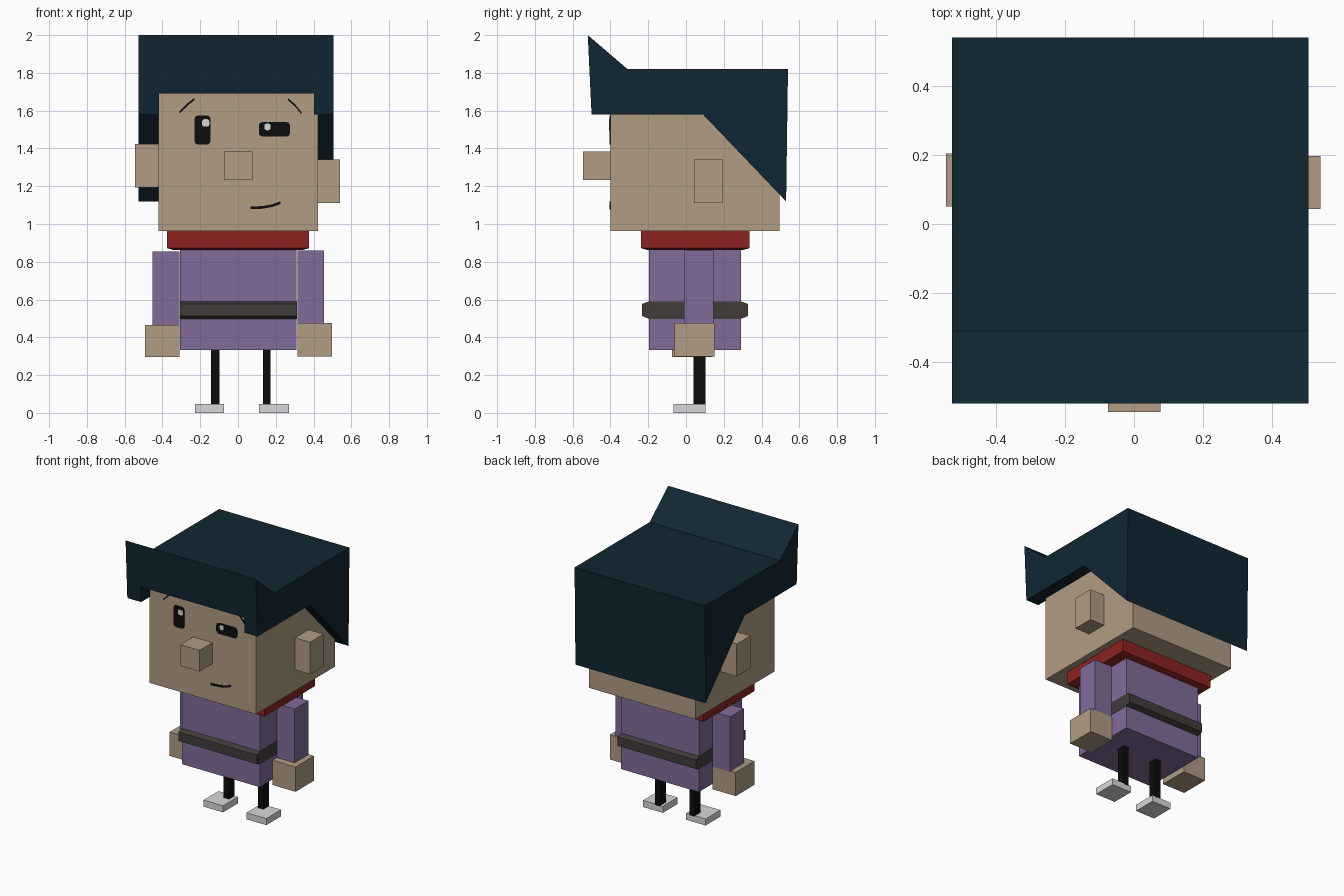
import bpy, bmesh, math

if "Cube" in bpy.data.objects:
    bpy.data.objects.remove(bpy.data.objects["Cube"])


def material(name, r, g, b):
    m = bpy.data.materials.new(name)
    lin = [((c / 255 + 0.055) / 1.055) ** 2.4 if c > 10 else c / 255 / 12.92 for c in (r, g, b)]
    m.diffuse_color = (*lin, 1)
    m.use_nodes = True
    m.node_tree.nodes["Principled BSDF"].inputs["Base Color"].default_value = m.diffuse_color
    return m


HAIR = material("dark_teal", 16, 38, 50)
SKIN = material("tan_skin", 176, 156, 132)
RED = material("red", 140, 34, 34)
PURPLE = material("purple", 130, 107, 154)
BELT = material("charcoal", 66, 60, 58)
BLACK = material("black", 12, 12, 12)
GREY = material("light_grey", 216, 216, 216)


def finish(name, bm, mat):
    bmesh.ops.recalc_face_normals(bm, faces=bm.faces)
    me = bpy.data.meshes.new(name)
    bm.to_mesh(me)
    bm.free()
    me.materials.append(mat)
    ob = bpy.data.objects.new(name, me)
    bpy.context.collection.objects.link(ob)
    return ob


def box(name, mat, x, y, z):
    bm = bmesh.new()
    bmesh.ops.create_cube(bm, size=1)
    for v in bm.verts:
        v.co = [r[0] if c < 0 else r[1] for c, r in zip(v.co, (x, y, z))]
    return finish(name, bm, mat)


def prism(name, mat, points, direction):
    """Extrude a flat outline along a direction."""
    bm = bmesh.new()
    f = bm.faces.new([bm.verts.new(p) for p in points])
    new = bmesh.ops.extrude_face_region(bm, geom=[f])["geom"]
    bmesh.ops.translate(bm, vec=direction, verts=[g for g in new if isinstance(g, bmesh.types.BMVert)])
    return finish(name, bm, mat)


def rounded_plate(name, mat, x, z, r, front):
    """Thin rounded rectangle on the face."""
    pts = []
    corners = [(x[1] - r, z[1] - r), (x[0] + r, z[1] - r), (x[0] + r, z[0] + r), (x[1] - r, z[0] + r)]
    for i, (cx, cz) in enumerate(corners):
        for k in range(4):
            a = math.radians(90 * i + 30 * k)
            pts.append((cx + r * math.cos(a), front, cz + r * math.sin(a)))
    return prism(name, mat, pts, (0, -0.403 + 0.005 - front, 0))


def stroke(name, path, w):
    """Thin painted line following a path of x, z points."""
    top = [(x, -0.404, z + w) for x, z in path]
    low = [(x, -0.404, z - w) for x, z in reversed(path)]
    return prism(name, BLACK, top + low, (0, 0.006, 0))


# Hair: side profile extruded across, hollowed at front and below
profile = [(-0.52, 2.0), (-0.31, 1.82), (0.54, 1.82), (0.53, 1.12), (0.09, 1.58), (-0.50, 1.58)]
hair = prism("hair", HAIR, [(-0.527, y, z) for y, z in profile], (1.032, 0, 0))
cutter = box("hair_cutter", HAIR, (-0.418, 0.402), (-1, 0.43), (0.5, 1.69))
cutter.hide_render = True
cutter.hide_viewport = True
mod = hair.modifiers.new("hollow", "BOOLEAN")
mod.operation = "DIFFERENCE"
mod.solver = "EXACT"
mod.object = cutter

# Head, nose, ears
box("head", SKIN, (-0.42, 0.423), (-0.40, 0.495), (0.963, 1.70))
box("nose", SKIN, (-0.075, 0.077), (-0.545, -0.39), (1.232, 1.384))
box("left_ear", SKIN, (-0.545, -0.41), (0.05, 0.204), (1.192, 1.424))
box("right_ear", SKIN, (0.41, 0.54), (0.043, 0.197), (1.112, 1.341))

# Painted face
rounded_plate("left_eye", BLACK, (-0.23, -0.145), (1.42, 1.575), 0.02, -0.404)
rounded_plate("right_eye", BLACK, (0.11, 0.275), (1.463, 1.54), 0.02, -0.404)
rounded_plate("left_eye_glint", GREY, (-0.19, -0.152), (1.515, 1.555), 0.012, -0.407)
rounded_plate("right_eye_glint", GREY, (0.14, 0.172), (1.496, 1.532), 0.012, -0.407)
stroke("left_brow", [(-0.31, 1.59), (-0.265, 1.635), (-0.23, 1.662)], 0.006)
stroke("right_brow", [(0.265, 1.66), (0.30, 1.63), (0.335, 1.588)], 0.006)
stroke("mouth", [(0.065, 1.085), (0.13, 1.088), (0.18, 1.097), (0.225, 1.113)], 0.007)

# Body
BX, BY = (-0.306, 0.31), (-0.196, 0.291)
box("body", PURPLE, BX, BY, (0.333, 0.95))

# Collar with underside sloping in to the body
collar = box("collar", RED, (-0.375, 0.376), (-0.238, 0.335), (0.872, 0.963))
bm = bmesh.new()
bm.from_mesh(collar.data)
bottom = [f for f in bm.faces if f.normal.z < -0.9]
bmesh.ops.inset_region(bm, faces=bottom, thickness=0.05, depth=0)
bmesh.ops.translate(bm, vec=(0, 0, -0.01), verts=bottom[0].verts)
bm.to_mesh(collar.data)
bm.free()

# Belt: chamfered front and back, flush sides
belt = [(-0.196, 0.498), (-0.233, 0.513), (-0.233, 0.577), (-0.196, 0.59),
        (0.291, 0.59), (0.328, 0.577), (0.328, 0.513), (0.291, 0.498)]
prism("belt", BELT, [(-0.308, y, z) for y, z in belt], (0.62, 0, 0))

# Arms and hands
box("left_arm", PURPLE, (-0.452, -0.31), (-0.01, 0.145), (0.46, 0.855))
box("right_arm", PURPLE, (0.315, 0.456), (-0.01, 0.145), (0.47, 0.861))
box("left_hand", SKIN, (-0.492, -0.31), (-0.073, 0.14), (0.296, 0.466))
box("right_hand", SKIN, (0.315, 0.498), (-0.06, 0.15), (0.298, 0.475))

# Legs and shoes
for side, lx, sx in (("left", (-0.142, -0.099), (-0.227, -0.073)),
                     ("right", (0.132, 0.173), (0.112, 0.27))):
    box(side + "_leg", BLACK, lx, (0.04, 0.102), (0.04, 0.34))
    box(side + "_shoe", GREY, sx, (-0.065, 0.102), (0.0, 0.047))
